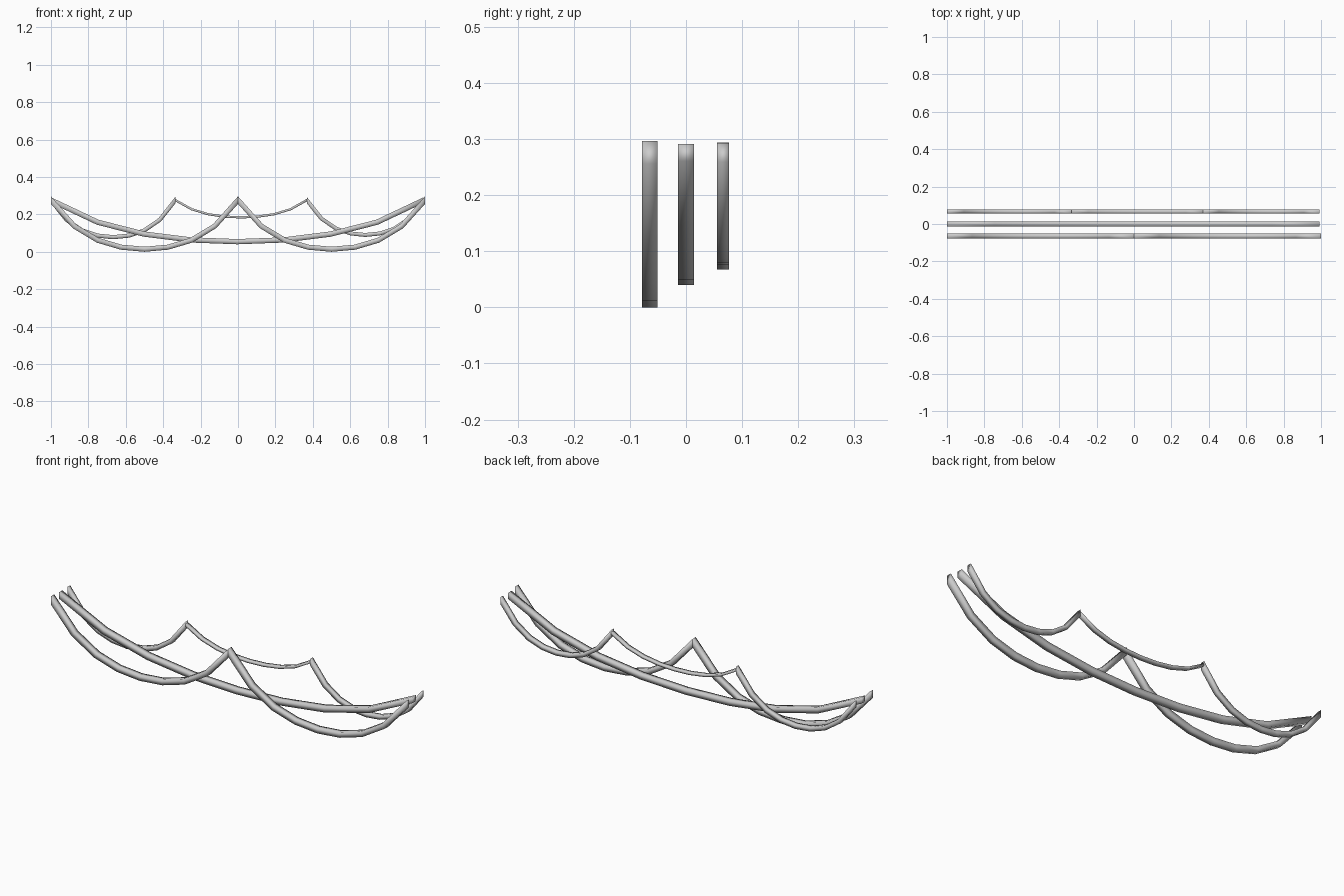
import bpy, bmesh, math
from mathutils import Vector

if "Cube" in bpy.data.objects:
    bpy.data.objects.remove(bpy.data.objects["Cube"])

TOP = 0.276    # height of the hanging points
STEPS = 8      # straight pieces in each drape
SAG = 2.3      # how steeply the cord leaves its hanging points


def drape(name, x0, x1, y, low, ry, rz):
    """Square hanging cord (catenary) from x0 to x1 sagging to low, with vertically cut ends."""
    bm = bmesh.new()
    pts = []
    for i in range(STEPS + 1):
        t = i / STEPS
        rise = (math.cosh(SAG * (2 * t - 1)) - 1) / (math.cosh(SAG) - 1)
        pts.append(Vector((x0 + (x1 - x0) * t, y, low + (TOP - low) * rise)))
    rings = []
    for i, p in enumerate(pts):
        d = (pts[min(i + 1, STEPS)] - pts[max(i - 1, 0)]).normalized()
        up = Vector((-d.z, 0, d.x))
        if i in (0, STEPS):
            up = Vector((0, 0, 1 / d.x))
        rings.append([bm.verts.new(p + Vector((0, ry * sy, 0)) + up * rz * sz)
                      for sy, sz in ((1, 1), (-1, 1), (-1, -1), (1, -1))])
    for a, b in zip(rings, rings[1:]):
        for k in range(4):
            n = (k + 1) % 4
            bm.faces.new((a[k], a[n], b[n], b[k]))
    bm.faces.new(rings[0])
    bm.faces.new(rings[-1])
    bmesh.ops.recalc_face_normals(bm, faces=bm.faces)
    for f in bm.faces:
        f.smooth = True
    me = bpy.data.meshes.new(name)
    bm.to_mesh(me)
    bm.free()
    ob = bpy.data.objects.new(name, me)
    bpy.context.collection.objects.link(ob)


# front row: two deep drapes
drape("front_drape_left", -1, 0, -0.065, 0.0135, 0.0138, 0.0135)
drape("front_drape_right", 0, 1, -0.065, 0.0135, 0.0138, 0.0135)

# middle row: one wide drape
drape("middle_drape", -1, 0.993, 0, 0.054, 0.0142, 0.014)

# back row: three small drapes, the centre one shallow and flattened
drape("back_drape_left", -1, -0.335, 0.066, 0.078, 0.011, 0.011)
drape("back_drape_centre", -0.335, 0.368, 0.066, 0.184, 0.011, 0.006)
drape("back_drape_right", 0.368, 0.993, 0.066, 0.09, 0.011, 0.0105)
